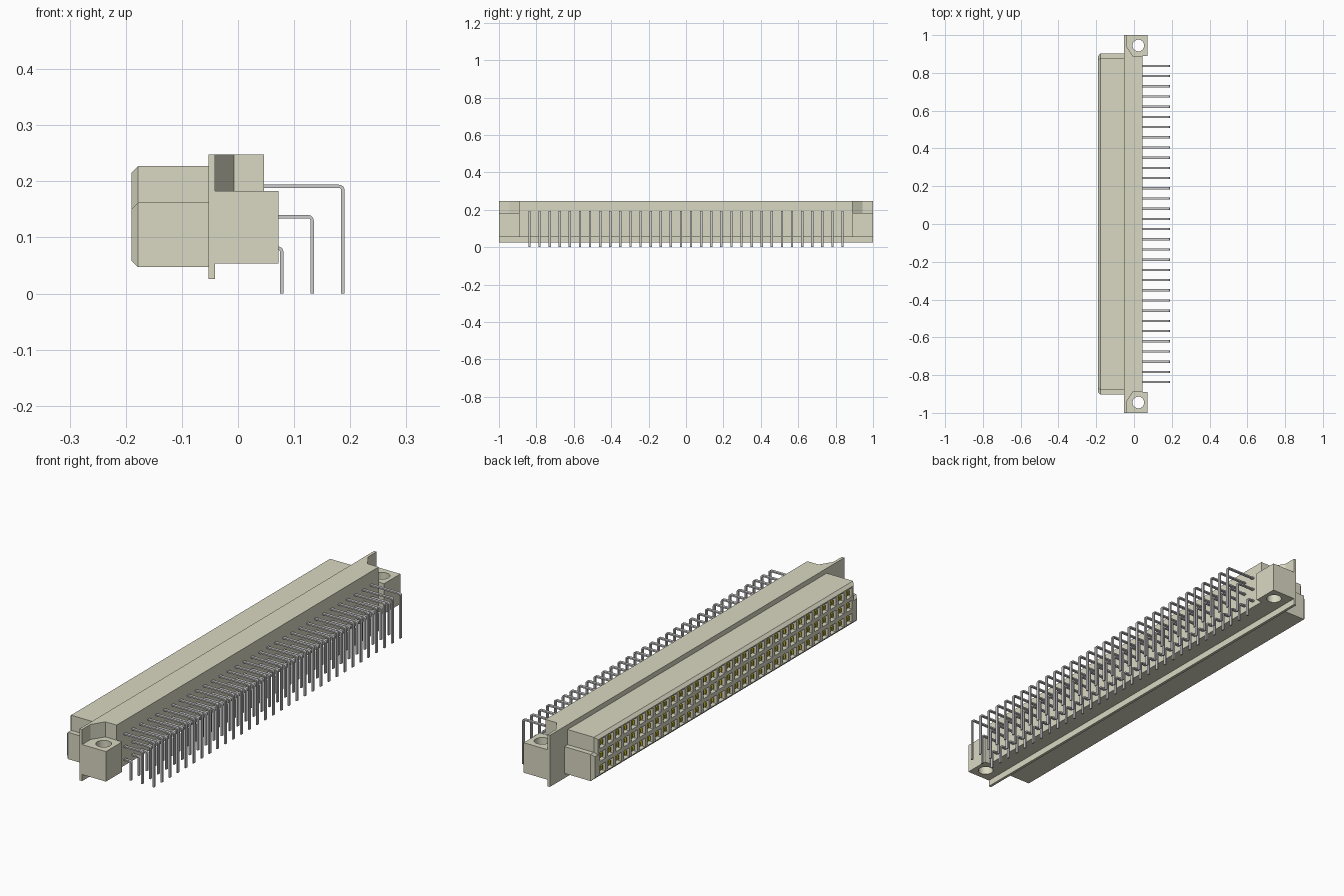
import bpy, bmesh, math
from mathutils import Matrix

cube = bpy.data.objects.get("Cube")
if cube:
    bpy.data.objects.remove(cube, do_unlink=True)


def material(name, srgb):
    lin = [((c + 0.055) / 1.055) ** 2.4 for c in srgb] + [1.0]
    m = bpy.data.materials.new(name)
    m.diffuse_color = lin
    m.use_nodes = True
    m.node_tree.nodes["Principled BSDF"].inputs["Base Color"].default_value = lin
    return m


HOUSING = material("warm grey plastic", (0.855, 0.85, 0.765))
STEEL = material("pin metal", (0.80, 0.80, 0.80))
GOLD = material("contact gold", (0.95, 0.89, 0.22))

COLS, PITCH = 32, 0.054
COL_Y = [(i - (COLS - 1) / 2) * PITCH for i in range(COLS)]
ROW_Z = (0.081, 0.137, 0.191)
NOSE_X, FLANGE_X, BODY_X = -0.19, -0.053, -0.041
BACK_X = 0.046


def finish(name, bm, mat):
    bmesh.ops.recalc_face_normals(bm, faces=bm.faces)
    me = bpy.data.meshes.new(name)
    bm.to_mesh(me)
    bm.free()
    me.materials.append(mat)
    ob = bpy.data.objects.new(name, me)
    bpy.context.collection.objects.link(ob)
    return ob


def add_box(bm, x0, x1, y0, y1, z0, z1):
    mat = Matrix.Translation(((x0 + x1) / 2, (y0 + y1) / 2, (z0 + z1) / 2))
    mat = mat @ Matrix.Diagonal((x1 - x0, y1 - y0, z1 - z0, 1))
    bmesh.ops.create_cube(bm, size=1, matrix=mat)


def box(name, *bounds):
    bm = bmesh.new()
    add_box(bm, *bounds)
    return finish(name, bm, HOUSING)


def prism(bm, ring, offset):
    """Closed solid between a ring of points and its shifted copy."""
    a = [bm.verts.new(p) for p in ring]
    b = [bm.verts.new([p[k] + offset[k] for k in range(3)]) for p in ring]
    n = len(ring)
    bm.faces.new(a)
    bm.faces.new(b[::-1])
    for i in range(n):
        bm.faces.new((a[i], a[(i + 1) % n], b[(i + 1) % n], b[i]))


def cut(target, cutter):
    """Subtract the cutter, bake the result and remove the cutter."""
    cutter.hide_render = True
    mod = target.modifiers.new("cut", "BOOLEAN")
    mod.operation, mod.solver, mod.object = "DIFFERENCE", "EXACT", cutter
    dg = bpy.context.evaluated_depsgraph_get()
    me = bpy.data.meshes.new_from_object(target.evaluated_get(dg))
    target.modifiers.clear()
    target.data = me
    bpy.data.objects.remove(cutter, do_unlink=True)


# Socket nose: stepped outline with a chamfered mating edge
def nose_ring(d):
    w, n = 0.902 - d, 0.88 - d
    lo, mid, hi = 0.047 + d, 0.162 - d, 0.227 - d
    return [(-w, lo), (w, lo), (w, mid), (n, mid), (n, hi), (-n, hi), (-n, mid), (-w, mid)]


bm = bmesh.new()
rings = [[bm.verts.new((x, y, z)) for y, z in nose_ring(d)]
         for x, d in ((FLANGE_X, 0), (-0.178, 0), (NOSE_X, 0.012))]
for a, b in zip(rings, rings[1:]):
    for i in range(8):
        j = (i + 1) % 8
        bm.faces.new((a[i], a[j], b[j], b[i]))
bm.faces.new(rings[0][::-1])
bm.faces.new(rings[-1])
nose = finish("socket_nose", bm, HOUSING)

# Square contact openings in the mating face
H = 0.019
bm = bmesh.new()
for z in ROW_Z:
    for y in COL_Y:
        add_box(bm, NOSE_X - 0.02, NOSE_X + 0.05, y - H, y + H, z - H, z + H)
cut(nose, finish("opening_cutter", bm, HOUSING))

# Gold spring blades, a narrow pair in the middle of every opening
bm = bmesh.new()
for z in ROW_Z:
    for y in COL_Y:
        for s in (-1, 1):
            yc = y + s * 0.007
            add_box(bm, NOSE_X + 0.006, NOSE_X + 0.05, yc - 0.003, yc + 0.003, z - 0.009, z + 0.009)
finish("contact_blades", bm, GOLD)

# Flange and main body
box("flange", FLANGE_X, BODY_X, -1, 1, 0.026, 0.248)
box("body", BODY_X, BACK_X, -0.89, 0.89, 0.054, 0.248)

# Mounting ears with screw holes, and the gussets above them
for s, side in ((-1, "right"), (1, "left")):
    y0, y1 = sorted((s * 0.89, s * 1.0))
    ear = box(side + "_mounting_ear", BODY_X, 0.072, y0, y1, 0.054, 0.183)
    bm = bmesh.new()
    bmesh.ops.create_cone(bm, cap_ends=True, segments=32, radius1=0.031, radius2=0.031,
                          depth=0.4, matrix=Matrix.Translation((0.023, s * 0.945, 0.12)))
    cut(ear, finish("screw_hole_cutter", bm, HOUSING))
    bm = bmesh.new()
    prism(bm, [(BODY_X, s * 0.89, 0.183), (-0.007, s * 0.89, 0.183), (BODY_X, s * 0.943, 0.183)],
          (0, 0, 0.065))
    finish(side + "_gusset", bm, HOUSING)

# Right-angle solder pins: one bent strip per row, repeated along the body
T, R, W = 0.003, 0.010, 0.012
for row, (z, x) in enumerate(zip(ROW_Z, (0.078, 0.132, 0.187)), 1):
    cx, cz = x + T - R, z + T - R
    arc = [math.pi / 2 * (1 - i / 5) for i in range(6)]
    outer = [(cx + R * math.cos(a), cz + R * math.sin(a)) for a in arc]
    inner = [(cx + (R - 2 * T) * math.cos(a), cz + (R - 2 * T) * math.sin(a)) for a in arc]
    outline = [(BACK_X, z + T)] + outer + [(x + T, 0), (x - T, 0)] + inner[::-1] + [(BACK_X, z - T)]
    bm = bmesh.new()
    prism(bm, [(px, COL_Y[0] - W / 2, pz) for px, pz in outline], (0, W, 0))
    pins = finish("solder_pins_row_%d" % row, bm, STEEL)
    arr = pins.modifiers.new("repeat", "ARRAY")
    arr.count = COLS
    arr.use_relative_offset = False
    arr.use_constant_offset = True
    arr.constant_offset_displace = (0, PITCH, 0)

# Smooth only the rounded surfaces
bpy.ops.object.select_all(action="DESELECT")
for ob in bpy.context.collection.objects:
    if ob.type == "MESH" and ("ear" in ob.name or "pins" in ob.name):
        ob.select_set(True)
        bpy.context.view_layer.objects.active = ob
bpy.ops.object.shade_smooth_by_angle(angle=math.radians(30))
